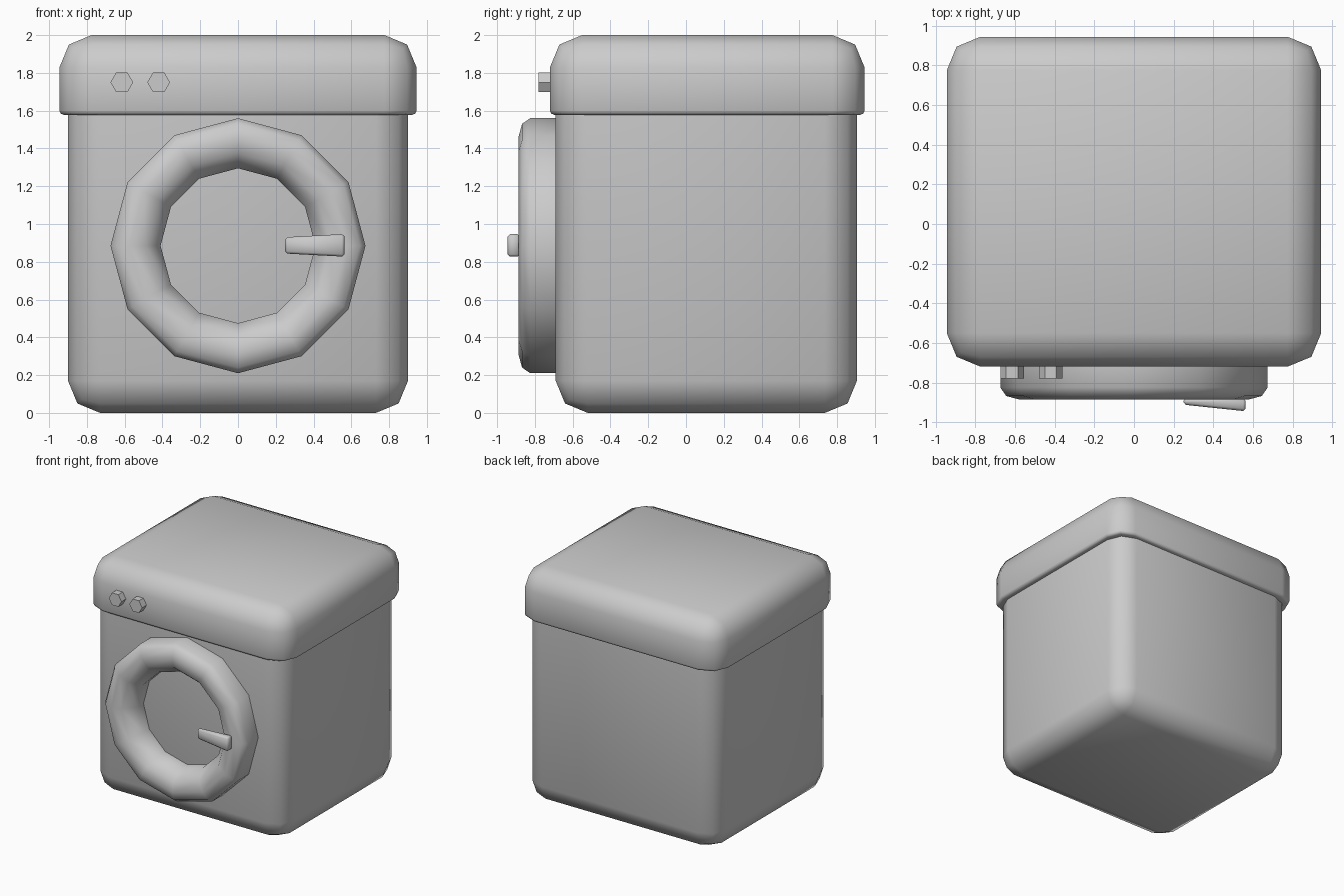
import bpy, bmesh
from math import sin, cos, pi, radians

if "Cube" in bpy.data.objects:
    bpy.data.objects.remove(bpy.data.objects["Cube"])


def finish(name, bm, angle=None):
    bmesh.ops.recalc_face_normals(bm, faces=bm.faces[:])
    me = bpy.data.meshes.new(name)
    bm.to_mesh(me)
    bm.free()
    ob = bpy.data.objects.new(name, me)
    bpy.context.collection.objects.link(ob)
    if angle:
        bpy.ops.object.select_all(action='DESELECT')
        ob.select_set(True)
        bpy.context.view_layer.objects.active = ob
        bpy.ops.object.shade_smooth_by_angle(angle=radians(angle))
    return ob


def box(x0, x1, y0, y1, z0, z1):
    bm = bmesh.new()
    bmesh.ops.create_cube(bm, size=1)
    for v in bm.verts:
        v.co = (x1 if v.co.x > 0 else x0, y1 if v.co.y > 0 else y0, z1 if v.co.z > 0 else z0)
    return bm


def bevel(bm, edges, width, segments):
    bmesh.ops.bevel(bm, geom=edges, offset=width, offset_type='OFFSET', segments=segments,
                    profile=0.5, affect='EDGES', clamp_overlap=True)


def level_edges(bm, z):
    return [e for e in bm.edges if all(abs(v.co.z - z) < 1e-4 for v in e.verts)]


def flat_faces(bm, z):
    return [f for f in bm.faces if all(abs(v.co.z - z) < 1e-4 for v in f.verts)]


def lathe(name, profile, sides, cx, cz, angle=None, cap=False):
    """Sweep (radius, y) points around an axis pointing along y."""
    bm = bmesh.new()
    rings = [[bm.verts.new((cx + r * cos(2 * pi * i / sides), y, cz + r * sin(2 * pi * i / sides)))
              for i in range(sides)] for r, y in profile]
    for a, b in zip(rings, rings[1:]):
        for i in range(sides):
            j = (i + 1) % sides
            bm.faces.new((a[i], a[j], b[j], b[i]))
    if cap:
        bm.faces.new(rings[-1])
    return finish(name, bm, angle)


# Cabinet: rounded on the uprights and the bottom, open under the lid
bm = box(-0.9, 0.9, -0.69, 0.905, 0, 1.6)
top = set(level_edges(bm, 1.6))
bevel(bm, [e for e in bm.edges if e not in top], 0.17, 2)
bmesh.ops.delete(bm, geom=flat_faces(bm, 1.6), context='FACES')
finish("cabinet", bm, 60)

# Lid: large rounding on top and uprights, small one along the lower rim
bm = box(-0.945, 0.945, -0.72, 0.945, 1.578, 2.0)
low = set(level_edges(bm, 1.578))
bevel(bm, [e for e in bm.edges if e not in low], 0.17, 2)
bevel(bm, level_edges(bm, 1.578), 0.022, 2)
bottom = flat_faces(bm, 1.578)
bmesh.ops.inset_region(bm, faces=bottom, thickness=0.05)
bmesh.ops.delete(bm, geom=bottom, context='FACES')
finish("lid", bm, 60)

# Door ring
lathe("door_ring", [(0.675, -0.685), (0.675, -0.825), (0.645, -0.868), (0.575, -0.887),
                    (0.49, -0.872), (0.41, -0.77), (0.41, -0.685)], 12, 0, 0.885, 50)

# Control knobs
for i, x in enumerate((-0.615, -0.42)):
    lathe(f"knob_{i + 1}", [(0.06, -0.71), (0.06, -0.78)], 6, x, 1.75, cap=True)

# Door handle, wider and thicker towards the outer end
bm = box(0.25, 0.563, -0.945, -0.88, 0.827, 0.947)
for v in bm.verts:
    if v.co.x < 0.4:
        v.co.z = 0.887 + (v.co.z - 0.887) * 0.72
        if v.co.y < -0.9:
            v.co.y = -0.912
bevel(bm, bm.edges[:], 0.012, 1)
finish("door_handle", bm, 50)
